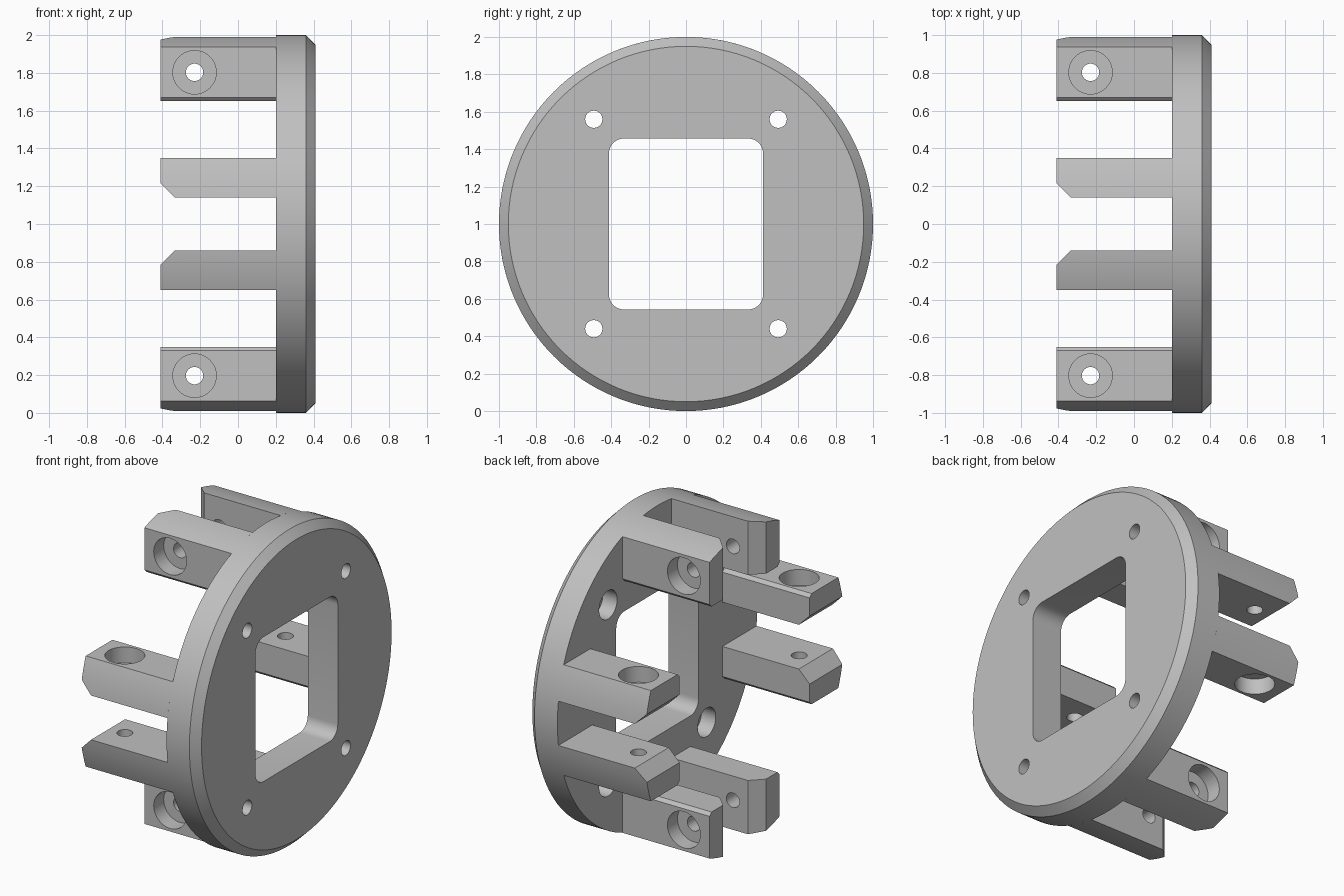
import bpy, bmesh, math
from mathutils import Matrix, Vector

cube = bpy.data.objects.get("Cube")
if cube:
    bpy.data.objects.remove(cube, do_unlink=True)

grey = bpy.data.materials.new("plain grey")
grey.use_nodes = True
grey.diffuse_color = (0.53, 0.53, 0.53, 1)
grey.node_tree.nodes["Principled BSDF"].inputs["Base Color"].default_value = grey.diffuse_color

BACK, REAR, FACE = -0.41, 0.2, 0.41      # prong tips, disc rear, disc face
RAISE = Matrix.Translation((0, 0, 1))


def arc(radius, start, end, steps, cy=0, cz=0):
    """Points along an arc in the y-z plane, angles in radians."""
    return [(cy + radius * math.cos(start + (end - start) * i / steps),
             cz + radius * math.sin(start + (end - start) * i / steps))
            for i in range(steps + 1)]


def circle(radius, steps, cy=0, cz=0):
    return arc(radius, 0, math.tau, steps, cy, cz)[:-1]


def prism(outline, x0, x1):
    """Extrude a y-z outline along x."""
    bm = bmesh.new()
    face = bm.faces.new([bm.verts.new((x0, y, z)) for y, z in outline])
    side = bmesh.ops.extrude_face_region(bm, geom=[face])["geom"]
    bmesh.ops.translate(bm, vec=(x1 - x0, 0, 0),
                        verts=[v for v in side if isinstance(v, bmesh.types.BMVert)])
    bmesh.ops.recalc_face_normals(bm, faces=bm.faces)
    return bm


def add_object(name, bm):
    mesh = bpy.data.meshes.new(name)
    bm.to_mesh(mesh)
    bm.free()
    mesh.materials.append(grey)
    obj = bpy.data.objects.new(name, mesh)
    bpy.context.collection.objects.link(obj)
    return obj


def select(obj):
    bpy.ops.object.select_all(action="DESELECT")
    obj.select_set(True)
    bpy.context.view_layer.objects.active = obj


def cut(obj, bm):
    """Subtract a solid from the object."""
    cutter = add_object("cutter", bm)
    cutter.hide_render = True
    mod = obj.modifiers.new("cut", "BOOLEAN")
    mod.operation, mod.solver, mod.object = "DIFFERENCE", "EXACT", cutter
    select(obj)
    bpy.ops.object.modifier_apply(modifier=mod.name)
    bpy.data.objects.remove(cutter, do_unlink=True)


def smooth(obj):
    select(obj)
    bpy.ops.object.shade_smooth_by_angle(angle=math.radians(30))


# Round base plate with a chamfered face edge
bm = prism(circle(1, 128), REAR, FACE)
rim = [e for e in bm.edges if all(v.co.x > FACE - 0.01 for v in e.verts)]
bmesh.ops.bevel(bm, geom=rim, offset=0.05, segments=1, affect="EDGES")
plate = add_object("base_plate", bm)

# Rounded rectangular window
half_y, half_z, corner = 0.412, 0.457, 0.08
window = []
for i, (sy, sz) in enumerate([(1, 1), (-1, 1), (-1, -1), (1, -1)]):
    start = i * math.pi / 2
    window += arc(corner, start, start + math.pi / 2, 8,
                  sy * (half_y - corner), sz * (half_z - corner))
cut(plate, prism(window, 0, 0.6))

# Screw holes, counterbored from the rear
for sy in (-1, 1):
    for sz in (-1, 1):
        spot = (sy * 0.493, sz * 0.56)
        cut(plate, prism(circle(0.046, 32, *spot), 0, 0.6))
        cut(plate, prism(circle(0.09, 32, *spot), 0, REAR + 0.1))
plate.data.transform(RAISE)
smooth(plate)

# One prong: curved outer side, small chamfer on the inner outside edge
inner, outer, root = 0.14, 0.35, 0.65
section = [(inner, root), (outer - 0.02, root), (outer, root + 0.02)]
section += arc(1, math.acos(outer), math.acos(inner), 8)
bm = prism(section, BACK, REAR)

# Sloped lead-in at the tip
res = bmesh.ops.bisect_plane(bm, geom=bm.verts[:] + bm.edges[:] + bm.faces[:],
                             plane_co=Vector((BACK, inner + 0.075, 0)),
                             plane_no=Vector((-1, -1, 0)), clear_outer=True)
bmesh.ops.holes_fill(bm, edges=bm.edges[:], sides=0)
bmesh.ops.recalc_face_normals(bm, faces=bm.faces)
master = add_object("prong", bm)


def cross_bore(radius, y0, y1):
    """Cylinder running along y through the prong."""
    bore = prism(circle(radius, 48), y0, y1)
    bmesh.ops.transform(bore, verts=bore.verts,
                        matrix=Matrix.Translation((-0.23, 0, 0.803))
                        @ Matrix.Rotation(math.pi / 2, 4, "Z"))
    return bore


cut(master, cross_bore(0.046, 0, 0.6))
cut(master, cross_bore(0.115, outer - 0.1, 0.6))

# Four mirrored pairs around the plate
for turn, place in enumerate(("top", "front", "bottom", "back")):
    for mirror, side in ((1, "a"), (-1, "b")):
        mesh = master.data.copy()
        mesh.transform(RAISE @ Matrix.Rotation(turn * math.pi / 2, 4, "X")
                       @ Matrix.Diagonal((1, mirror, 1, 1)))
        if mirror < 0:
            mesh.flip_normals()
        prong = bpy.data.objects.new(f"prong_{place}_{side}", mesh)
        bpy.context.collection.objects.link(prong)
        smooth(prong)
bpy.data.objects.remove(master, do_unlink=True)
